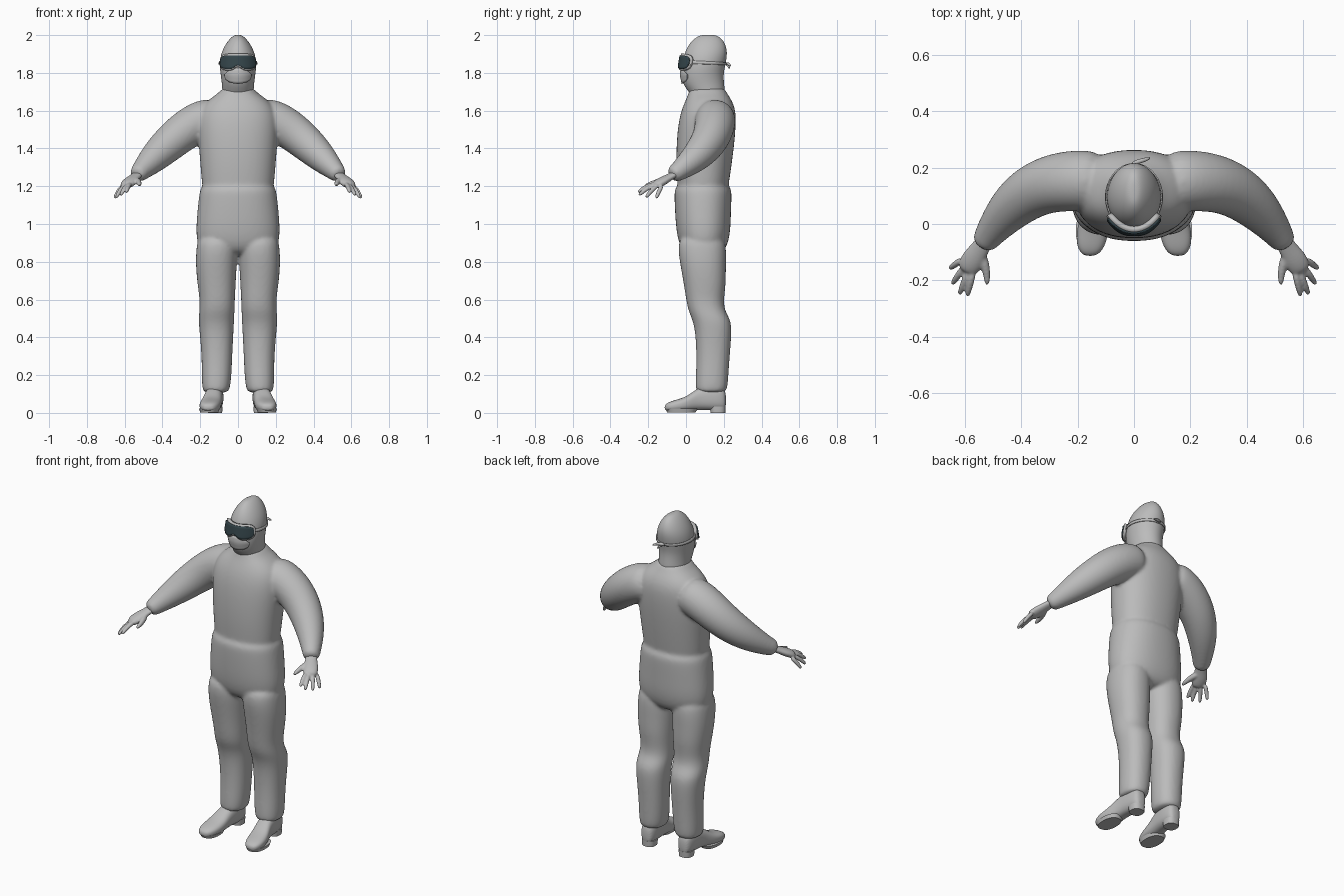
import bpy, bmesh, math
from mathutils import Vector

old = bpy.data.objects.get("Cube")
if old:
    bpy.data.objects.remove(old, do_unlink=True)


def material(name, rgb, rough=0.6):
    m = bpy.data.materials.new(name)
    m.use_nodes = True
    m.diffuse_color = (*rgb, 1)
    node = m.node_tree.nodes["Principled BSDF"]
    node.inputs["Base Color"].default_value = (*rgb, 1)
    node.inputs["Roughness"].default_value = rough
    return m


GREY = material("suit grey", (0.5, 0.5, 0.5))
DARK = material("dark lens", (0.035, 0.06, 0.07), 0.3)
X, Y, Z = Vector((1, 0, 0)), Vector((0, 1, 0)), Vector((0, 0, 1))


def loft(bm, rings, n=20, power=2.0):
    """Skin closed rings given as (centre, half axis u, half axis v)."""
    loops = []
    for c, u, v in rings:
        loop = []
        for i in range(n):
            a = math.tau * i / n
            k, s = math.cos(a), math.sin(a)
            r = (abs(k) ** power + abs(s) ** power) ** (-1 / power)
            loop.append(bm.verts.new(c + u * k * r + v * s * r))
        loops.append(loop)
    for a, b in zip(loops, loops[1:]):
        for i in range(n):
            bm.faces.new((a[i], a[(i + 1) % n], b[(i + 1) % n], b[i]))
    bm.faces.new(loops[0])
    bm.faces.new(loops[-1])


def column(bm, rows, side=1, power=2.0, n=20):
    """Upright loft from rows of (z, x0, x1, y0, y1)."""
    loft(bm, [(Vector((side * (a + b) / 2, (c + d) / 2, z)), X * (b - a) / 2, Y * (d - c) / 2)
              for z, a, b, c, d in rows], n, power)


def tube(bm, pts, side=1, flat=1.0, n=12):
    """Limb along points of (x, y, z, radius); flat squashes its height."""
    ps = [Vector((side * p[0], p[1], p[2])) for p in pts]
    rings = []
    for i, p in enumerate(ps):
        t = (ps[min(i + 1, len(ps) - 1)] - ps[max(i - 1, 0)]).normalized()
        u = t.cross(Z).normalized()
        rings.append((p, u * pts[i][3], t.cross(u) * pts[i][3] * flat))
    loft(bm, rings, n)


def finish(name, bm, mat, subsurf=0, voxel=0, angle=60, solid=0):
    bmesh.ops.recalc_face_normals(bm, faces=bm.faces)
    me = bpy.data.meshes.new(name)
    bm.to_mesh(me)
    bm.free()
    ob = bpy.data.objects.new(name, me)
    bpy.context.collection.objects.link(ob)
    me.materials.append(mat)
    if solid:
        mod = ob.modifiers.new("thickness", "SOLIDIFY")
        mod.thickness, mod.offset = solid, 0
    if subsurf:
        mod = ob.modifiers.new("subdivision", "SUBSURF")
        mod.levels = mod.render_levels = subsurf
    if voxel:
        mod = ob.modifiers.new("blend", "REMESH")
        mod.mode, mod.voxel_size, mod.use_smooth_shade = "VOXEL", voxel, True
        mod = ob.modifiers.new("soften", "SMOOTH")
        mod.factor, mod.iterations = 0.5, 7
    bpy.ops.object.select_all(action="DESELECT")
    ob.select_set(True)
    bpy.context.view_layer.objects.active = ob
    if voxel:
        bpy.ops.object.shade_smooth()
    else:
        bpy.ops.object.shade_smooth_by_angle(angle=math.radians(angle))
    return ob


# Coverall: trunk, legs and sleeves blended into one skin
bm = bmesh.new()
trunk = [(0.83, 0.15, 0.02, 0.17), (0.87, 0.21, -0.03, 0.215), (0.95, 0.224, -0.05, 0.235),
         (1.05, 0.217, -0.058, 0.238), (1.15, 0.207, -0.062, 0.242), (1.185, 0.2, -0.06, 0.24),
         (1.2, 0.188, -0.045, 0.225), (1.22, 0.192, -0.046, 0.228), (1.32, 0.2, -0.052, 0.243),
         (1.44, 0.21, -0.05, 0.258), (1.54, 0.215, -0.04, 0.265), (1.61, 0.2, -0.022, 0.262),
         (1.66, 0.155, 0.0, 0.24), (1.695, 0.1, 0.015, 0.215), (1.73, 0.075, 0.02, 0.2)]
column(bm, [(z, -w, w, a, b) for z, w, a, b in trunk], power=2.3, n=28)
leg = [(0.105, 0.055, 0.18, 0.06, 0.205), (0.125, 0.042, 0.19, 0.05, 0.22), (0.2, 0.034, 0.192, 0.052, 0.225),
       (0.3, 0.03, 0.193, 0.055, 0.232), (0.42, 0.024, 0.203, 0.05, 0.242), (0.49, 0.02, 0.21, 0.035, 0.24),
       (0.54, 0.018, 0.205, 0.012, 0.205), (0.6, 0.016, 0.203, 0.0, 0.2), (0.68, 0.012, 0.215, -0.012, 0.212),
       (0.78, 0.006, 0.225, -0.03, 0.212), (0.87, 0.002, 0.222, -0.045, 0.215), (0.95, 0.01, 0.21, -0.03, 0.2)]
sleeve = [(0.1, 0.155, 1.57, 0.1), (0.18, 0.155, 1.555, 0.112), (0.27, 0.15, 1.505, 0.108),
          (0.35, 0.125, 1.44, 0.1), (0.42, 0.075, 1.375, 0.088), (0.475, 0.015, 1.32, 0.07),
          (0.52, -0.045, 1.275, 0.051), (0.54, -0.08, 1.255, 0.043)]
for s in (1, -1):
    column(bm, leg, s, 2.3)
    tube(bm, sleeve, s, n=16)
finish("coverall", bm, GREY, subsurf=2, voxel=0.009)

# Hood over the head
HOOD = [(1.66, 0.08, 0.04, 0.2), (1.7, 0.083, 0.014, 0.207), (1.74, 0.085, -0.016, 0.202),
        (1.79, 0.092, -0.028, 0.198), (1.84, 0.098, -0.02, 0.208), (1.89, 0.093, -0.012, 0.218),
        (1.93, 0.078, 0.003, 0.216), (1.965, 0.057, 0.026, 0.202), (1.99, 0.034, 0.055, 0.18),
        (2.002, 0.014, 0.085, 0.15)]
bm = bmesh.new()
column(bm, [(z, -w, w, a, b) for z, w, a, b in HOOD], n=32)
finish("hood", bm, GREY, subsurf=2)


def hood_point(angle, z, lift):
    """Point lifted off the hood; angle is measured from the front."""
    for a, b in zip(HOOD, HOOD[1:]):
        if a[0] <= z <= b[0]:
            t = (z - a[0]) / (b[0] - a[0])
            w, f, k = [p + (q - p) * t for p, q in zip(a[1:], b[1:])]
    s, c, d = math.sin(angle), math.cos(angle), (k - f) / 2
    out = Vector((s / w, -c / d, 0)).normalized()
    return Vector((w * s, (f + k) / 2 - d * c, z)) + out * lift


def patch(name, mat, start, end, low, high, lift, solid, cols=48, rows=6):
    """Curved plate on the hood, with low and high edges as functions of u in -1..1."""
    bm = bmesh.new()
    grid = []
    for i in range(cols + 1):
        u = 2 * i / cols - 1
        ang = math.radians(start + (end - start) * i / cols)
        grid.append([bm.verts.new(hood_point(ang, low(u) + (high(u) - low(u)) * j / rows, lift))
                     for j in range(rows + 1)])
    for a, b in zip(grid, grid[1:]):
        for j in range(rows):
            bm.faces.new((a[j], b[j], b[j + 1], a[j + 1]))
    finish(name, bm, mat, solid=solid, angle=40)


def rounded(u):
    return max(0.3, (1 - abs(u) ** 6) ** 0.4)


def notch(u):
    return 0.02 * math.exp(-(u / 0.22) ** 2)


# Goggles: frame, lens, strap and its tied ends
patch("goggle_frame", GREY, -58, 58, lambda u: 1.858 - 0.046 * rounded(u) + notch(u),
      lambda u: 1.858 + 0.041 * rounded(u), 0.008, 0.018)
patch("goggle_lens", DARK, -53, 53, lambda u: 1.858 - 0.038 * rounded(u) + notch(u),
      lambda u: 1.858 + 0.034 * rounded(u), 0.019, 0.008)
patch("goggle_strap", GREY, 54, 306, lambda u: 1.84 + 0.008 * abs(u), lambda u: 1.853 + 0.012 * abs(u),
      0.003, 0.005, cols=64, rows=1)
bm = bmesh.new()
tube(bm, [(-0.01, 0.212, 1.846, 0.007), (0.015, 0.222, 1.85, 0.009), (0.04, 0.228, 1.845, 0.008),
          (0.058, 0.236, 1.835, 0.005)], n=8)
tube(bm, [(0.0, 0.214, 1.846, 0.006), (0.02, 0.224, 1.835, 0.006), (0.03, 0.232, 1.822, 0.004)], n=8)
finish("strap_tie", bm, GREY, subsurf=1)

# Face mask
patch("face_mask", GREY, -48, 48, lambda u: 1.785 - 0.042 * (1 - u * u) ** 0.5,
      lambda u: 1.79 + 0.035 * (1 - u * u), 0.003, 0.006)

# Gloved hands
fingers = [((0.57, -0.165, 1.215), (0.592, -0.256, 1.168)), ((0.587, -0.165, 1.208), (0.62, -0.25, 1.153)),
           ((0.602, -0.15, 1.203), (0.645, -0.213, 1.14)), ((0.61, -0.125, 1.203), (0.654, -0.158, 1.136))]
for side, s in (("left", 1), ("right", -1)):
    bm = bmesh.new()
    tube(bm, [(0.525, -0.05, 1.268, 0.034), (0.545, -0.085, 1.25, 0.034), (0.565, -0.115, 1.232, 0.042),
              (0.583, -0.145, 1.215, 0.044), (0.596, -0.172, 1.2, 0.034)], s, 0.55)
    for a, b in fingers:
        a, b = Vector(a), Vector(b)
        mid = a.lerp(b, 0.55) + Z * 0.008
        tip = b.lerp(a, 0.06)
        tube(bm, [(*a, 0.014), (*mid, 0.0135), (*tip, 0.011), (*b, 0.006)], s, n=8)
    tube(bm, [(0.545, -0.1, 1.238, 0.02), (0.528, -0.145, 1.225, 0.018), (0.521, -0.19, 1.212, 0.014),
              (0.522, -0.218, 1.205, 0.008)], s, n=8)
    finish(side + "_glove", bm, GREY, subsurf=2, voxel=0.005)

# Shoes with a raised heel block
shoe = [(-0.114, 0.156, 0.022, 0.014, 0.042), (-0.09, 0.154, 0.045, 0.009, 0.058),
        (-0.05, 0.15, 0.056, 0.006, 0.07), (0.0, 0.143, 0.056, 0.008, 0.085), (0.04, 0.135, 0.05, 0.012, 0.115),
        (0.08, 0.128, 0.047, 0.016, 0.14), (0.14, 0.123, 0.048, 0.014, 0.15), (0.19, 0.122, 0.042, 0.014, 0.145),
        (0.213, 0.122, 0.025, 0.02, 0.11)]
for side, s in (("left", 1), ("right", -1)):
    bm = bmesh.new()
    loft(bm, [(Vector((s * x, y, (a + b) / 2)), X * w, Z * (b - a) / 2) for y, x, w, a, b in shoe], 20, 2.7)
    finish(side + "_shoe", bm, GREY, subsurf=2)
    bm = bmesh.new()
    column(bm, [(0.0, 0.084, 0.16, 0.13, 0.208), (0.035, 0.081, 0.163, 0.125, 0.21)], s, 2.6, 24)
    finish(side + "_heel", bm, GREY, angle=40)
    bm = bmesh.new()
    column(bm, [(0.002, 0.105, 0.2, -0.1, 0.05), (0.022, 0.097, 0.206, -0.108, 0.06)], s, 2.4, 24)
    finish(side + "_sole", bm, GREY, angle=40)
